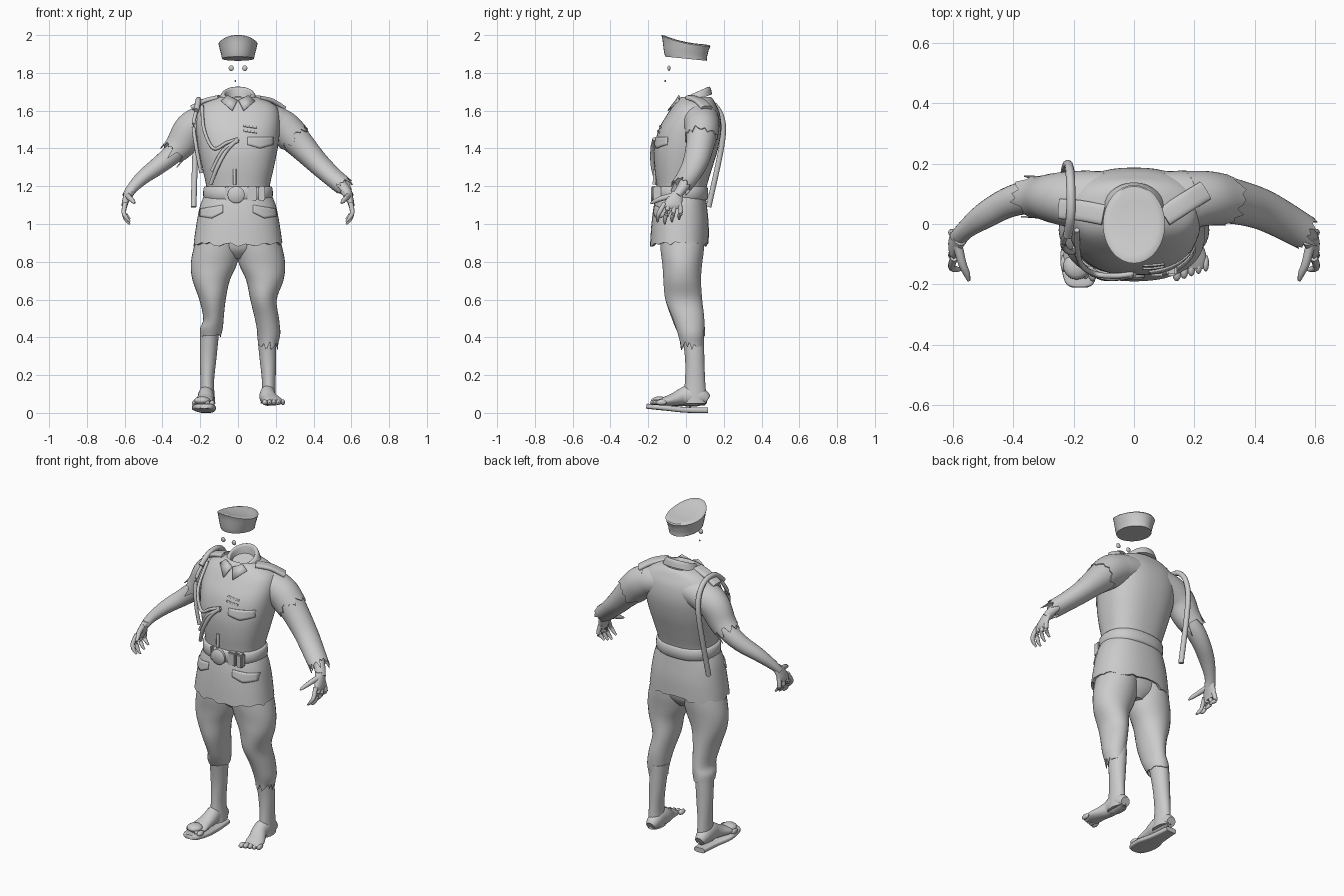
import bpy, bmesh, math, random
from mathutils import Vector
from mathutils.bvhtree import BVHTree

random.seed(4)
if "Cube" in bpy.data.objects:
    bpy.data.objects.remove(bpy.data.objects["Cube"])

GREY = (0.6, 0.6, 0.6, 1)
grey = bpy.data.materials.new("plain grey")
grey.use_nodes = True
grey.diffuse_color = GREY
grey.node_tree.nodes["Principled BSDF"].inputs["Base Color"].default_value = GREY
SIDES = {"left": 1, "right": -1}


def finish(name, bm):
    bmesh.ops.recalc_face_normals(bm, faces=bm.faces)
    mesh = bpy.data.meshes.new(name)
    bm.to_mesh(mesh)
    bm.free()
    mesh.materials.append(grey)
    ob = bpy.data.objects.new(name, mesh)
    bpy.context.collection.objects.link(ob)
    return ob


def resample(rows, steps):
    # smooth interpolation through the control sections
    out = []
    for i in range(len(rows) - 1):
        quad = [rows[min(max(i + k, 0), len(rows) - 1)] for k in (-1, 0, 1, 2)]
        for s in range(steps):
            t = s / steps
            out.append([b + 0.5 * t * (c - a + t * (2*a - 5*b + 4*c - d + t * (3*b - a - 3*c + d)))
                        for a, b, c, d in zip(*quad)])
    return out + [list(rows[-1])]


def skin_rings(name, rings):
    bm = bmesh.new()
    loops = [[bm.verts.new(p) for p in ring] for ring in rings]
    count = len(loops[0])
    for lower, upper in zip(loops, loops[1:]):
        for i in range(count):
            j = (i + 1) % count
            bm.faces.new((lower[i], lower[j], upper[j], upper[i]))
    bm.faces.new(loops[0])
    bm.faces.new(loops[-1])
    return finish(name, bm)


def sweep(name, rows, count=24, steps=4, power=2, ragged=0, level=False):
    """Skin sections (x, y, z, ra, rb[, tilt]); level keeps the sections horizontal."""
    rows = resample(rows, steps)
    mids = [Vector(row[:3]) for row in rows]
    last = len(rows) - 1

    def section(k, shrink=1, shifts=None):
        along = (mids[min(k + 1, last)] - mids[max(k - 1, 0)]).normalized()
        u, v = Vector((1, 0, 0)), Vector((0, 1, 0))
        if not level:
            ref = Vector((0, 0, 1)) if abs(along.z) < 0.95 else Vector((0, 1, 0))
            u = along.cross(ref).normalized()
            v = u.cross(along)
        elif len(rows[k]) > 5:
            v = Vector((0, 1, rows[k][5]))
        ring = []
        for i in range(count):
            angle = math.tau * i / count
            c, s = (math.copysign(abs(f) ** (2 / power), f) for f in (math.cos(angle), math.sin(angle)))
            point = mids[k] + shrink * (u * c * rows[k][3] + v * s * rows[k][4])
            ring.append(point + along * (shifts[i] if shifts else 0))
        return ring

    rings = [section(k) for k in range(last)]
    if ragged:
        # torn edge turned back inside the cloth
        tears = [ragged * (random.random() - 0.4) * (1 if i % 3 else 1.6) for i in range(count)]
        rings += [section(last, 1, tears), section(last, 0.94, tears),
                  section(last, 0.88, [-0.03] * count)]
    else:
        rings.append(section(last))
    return skin_rings(name, rings)


def column(name, bounds, **options):
    """Centred level sections given by their limits (half width, front, back, z[, tilt])."""
    rows = [(0, (front + back) / 2, z, half, (back - front) / 2, *tilt)
            for half, front, back, z, *tilt in bounds]
    return sweep(name, rows, level=True, **options)


def flip(rows, side):
    return [(side * row[0], *row[1:]) for row in rows]


def cord(name, points, radius):
    return sweep(name, [(*point, radius, radius) for point in points], count=10, steps=6)


def patch(name, body, x0, x1, z0, z1, point=0, slant=0):
    # cloth plate laid on the front of a body part
    tree = BVHTree.FromPolygons([v.co for v in body.data.vertices],
                                [p.vertices for p in body.data.polygons])
    bm = bmesh.new()
    cols, high = 12, 4
    grid = []
    for i in range(cols + 1):
        u = i / cols
        low = z0 - point * (1 - abs(2 * u - 1))
        x = x0 + (x1 - x0) * u
        line = []
        for j in range(high + 1):
            z = low + (z1 - low) * j / high + slant * u
            hit = tree.ray_cast(Vector((x, -1, z)), Vector((0, 1, 0)))[0]
            line.append(bm.verts.new((x, (hit.y if hit else 0) - 0.002, z)))
        grid.append(line)
    for a, b in zip(grid, grid[1:]):
        for j in range(high):
            bm.faces.new((a[j], b[j], b[j + 1], a[j + 1]))
    thicken(finish(name, bm))


def thicken(ob):
    mod = ob.modifiers.new("thickness", "SOLIDIFY")
    mod.thickness, mod.offset = 0.008, 0


def place(bm, centre, size):
    for v in bm.verts:
        v.co = Vector(centre) + Vector(a * b for a, b in zip(v.co, size))


def ball(name, centre, size):
    bm = bmesh.new()
    bmesh.ops.create_uvsphere(bm, u_segments=14, v_segments=8, radius=1)
    place(bm, centre, size)
    return finish(name, bm)


def block(name, centre, size):
    bm = bmesh.new()
    bmesh.ops.create_cube(bm, size=1)
    place(bm, centre, size)
    bmesh.ops.bevel(bm, geom=bm.edges[:], offset=0.006, segments=2, affect="EDGES")
    return finish(name, bm)


# cap with a saddle-shaped crown, eyes and tooth
cap = column("cap", [(.085, -.11, .11, 1.875, -.1), (.09, -.117, .112, 1.9, -.1),
                     (.1, -.125, .12, 1.94, -.2), (.098, -.125, .125, 1.96, -.2),
                     (.04, -.05, .05, 1.963, -.2)], count=32, steps=3)
for v in cap.data.vertices:
    v.co.z += v.co.y ** 2 * min(max((v.co.z - 1.9) * 20, 0), 1)
for label, side in SIDES.items():
    ball(label + "_eye", (side * .036, -.09, 1.825), (.014, .008, .015))
ball("tooth", (-.014, -.11, 1.757), (.004, .004, .006))

# jacket body, skirt and belt
torso = column("jacket_body", [(.17, -.15, .1, 1.14), (.168, -.155, .11, 1.2), (.19, -.167, .14, 1.3),
                               (.21, -.168, .17, 1.4), (.222, -.145, .187, 1.5), (.22, -.1, .18, 1.58),
                               (.195, -.065, .16, 1.63), (.125, -.035, .14, 1.665),
                               (.08, -.015, .12, 1.67), (.06, 0, .1, 1.62)], count=48, power=2.4)
skirt = column("jacket_skirt", [(.165, -.15, .1, 1.18), (.2, -.17, .11, 1.1), (.22, -.183, .12, 1),
                                (.235, -.19, .12, .897)], count=48, power=2.3, ragged=.02)
column("belt", [(.183 - rim, rim - .166, .116 - rim, z)
                for rim, z in ((.015, 1.125), (0, 1.135), (0, 1.19), (.015, 1.2))],
       count=40, steps=2, power=2.3)
sweep("belt_buckle", [(-.01, y, 1.155, r, r) for y, r in ((-.15, .045), (-.178, .045), (-.185, .036))], steps=1)
for x, width in ((-.06, .02), (.075, .05), (.125, .035)):
    block("belt_keeper", (x, -.152, 1.162), (width, .04, .08))

# folded collar with points
column("collar", [(.108, -.065, .138, 1.65, .36), (.09, -.045, .13, 1.683, .44),
                  (.078, -.032, .12, 1.693, .44), (.068, -.02, .11, 1.685, .44),
                  (.06, 0, .1, 1.63, .2)], count=32, steps=3)
for label, side in SIDES.items():
    bm = bmesh.new()
    corners = (.003, -.052, 1.655), (.055, -.036, 1.68), (.09, -.04, 1.65), (.03, -.095, 1.6)
    bm.faces.new([bm.verts.new(corner) for corner in flip(corners, side)])
    thicken(finish(label + "_collar_point", bm))

# shoulder straps, pocket flaps and ribbons
strap_paths = {"left": ((.1, .025, 1.668), (.17, .07, 1.653), (.235, .11, 1.613)),
               "right": ((-.1, .03, 1.67), (-.18, .045, 1.65), (-.245, .05, 1.615))}
for label, path in strap_paths.items():
    sweep(label + "_shoulder_strap", [(*point, .034, .013) for point in path], power=3)
patch("chest_flap", torso, .05, .185, 1.42, 1.46, .02)
for z in (1.49, 1.515):
    patch("ribbon_bar", torso, .03, .1, z, z + .008, 0, -.01)
patch("left_hip_flap", skirt, .08, .2, 1.06, 1.1, .02, -.02)
patch("right_hip_flap", skirt, -.2, -.08, 1.04, 1.08, .02, .02)

# shoulder cords and whistle
cord("back_cord", [(-.22, -.04, 1.6), (-.21, .03, 1.655), (-.21, .13, 1.645), (-.215, .19, 1.56),
                   (-.225, .19, 1.42), (-.235, .12, 1.09)], .015)
cord("side_cord", [(-.21, 0, 1.63), (-.235, -.06, 1.53), (-.22, -.09, 1.4), (-.195, -.09, 1.27)], .01)
cord("upper_chest_cord", [(-.19, -.02, 1.625), (-.18, -.125, 1.5), (-.13, -.165, 1.4),
                          (-.06, -.172, 1.43), (0, -.165, 1.45)], .009)
cord("lower_chest_cord", [(0, -.168, 1.45), (-.06, -.178, 1.39), (-.11, -.175, 1.3),
                          (-.145, -.15, 1.21)], .011)
cord("middle_chest_cord", [(0, -.17, 1.44), (-.08, -.18, 1.39), (-.14, -.165, 1.28)], .009)
cord("whistle", [(-.018, -.165, 1.29), (-.018, -.168, 1.21)], .009)

# sleeves: the left one whole, the right one torn off above the elbow
shoulder = [(.1, .075, 1.56, .1, .085), (.18, .08, 1.54, .097, .09), (.25, .085, 1.5, .086, .09)]
long_sleeve = [(.33, .075, 1.42, .075, .075), (.42, .05, 1.325, .068, .06),
               (.5, .01, 1.25, .062, .052), (.56, -.025, 1.2, .058, .05)]
short_sleeve = [(.3, .088, 1.425, .073, .08), (.335, .09, 1.385, .07, .07)]
sweep("left_sleeve", shoulder + long_sleeve, count=30, ragged=.05)
sweep("right_sleeve", flip(shoulder + short_sleeve, -1), count=30, ragged=.06)
sweep("left_shoulder_tear", [(.17, .08, 1.545, .096, .09), (.24, .085, 1.508, .091, .093),
                             (.3, .08, 1.452, .085, .087)], count=30, ragged=.04)

# forearms, hands and splayed fingers
forearm = [(.25, .085, 1.46, .055, .055), (.34, .09, 1.375, .056, .054), (.42, .07, 1.31, .05, .047),
           (.5, .025, 1.25, .043, .038), (.56, -.02, 1.19, .031, .028), (.585, -.05, 1.15, .03, .022)]
palm = [(.575, -.04, 1.175, .025, .03), (.59, -.06, 1.135, .021, .042),
        (.6, -.07, 1.1, .016, .048), (.6, -.07, 1.08, .01, .038)]
thumb = [(.585, -.07, 1.15, .016, .016), (.57, -.13, 1.135, .014, .014),
         (.555, -.165, 1.12, .011, .011), (.548, -.188, 1.11, .005, .005)]
for label, side in SIDES.items():
    sweep(label + "_forearm", flip(forearm[3:] if side > 0 else forearm, side))
    sweep(label + "_palm", flip(palm, side), level=True)
    sweep(label + "_thumb", flip(thumb, side), count=10)
    for i in range(4):
        y, drop, splay = -.112 + .026 * i, .012 * abs(i - 1), .012 * (i - 1.5)
        finger = [(.597, y, 1.11, .013, .013), (.605, y + splay - .012, 1.06, .012, .012),
                  (.59, y + splay - .02, 1.02 + drop, .01, .01),
                  (.572, y + splay - .02, 1 + drop, .005, .005)]
        sweep(label + "_finger", flip(finger, side), count=10)

# breeches, torn at the left shin
column("breeches_seat", [(.2, -.13, .095, .96), (.16, -.12, .085, .87), (.05, -.07, .05, .815)])
thigh = [(.1, -.02, .96, .11, .12), (.114, -.02, .86, .124, .115), (.129, -.02, .78, .121, .105),
         (.142, -.02, .7, .098, .1), (.135, -.012, .6, .07, .098)]
knees = {"left": [(.153, .013, .5, .064, .084), (.164, .026, .42, .06, .07), (.162, .03, .365, .05, .06)],
         "right": [(.13, .01, .5, .054, .086), (.14, .022, .45, .06, .078), (.145, .032, .41, .055, .068)]}
# shins, feet and toes
shin = [(.15, .035, .43, .05, .06), (.158, .046, .29, .044, .051),
        (.163, .048, .16, .036, .054), (.16, .046, .05, .04, .066)]
for label, side in SIDES.items():
    sweep(label + "_breeches_leg", flip(thigh + knees[label], side), count=30, level=True,
          ragged=.035 if side > 0 else .008)
    sweep(label + "_shin", flip(shin, side), level=True)
    x, turn, lift = (.157, .03, .04) if side > 0 else (.17, .012, .035)
    foot = [(x, .114, lift + .03, .028, .028), (x, .08, lift + .045, .04, .045),
            (x, .02, lift + .052, .042, .055), (x, -.02, lift + .045, .043, .046),
            (x + turn / 2, -.06, lift + .033, .046, .034), (x + turn, -.11, lift + .022, .053, .023),
            (x + turn, -.145, lift + .015, .045, .015)]
    sweep(label + "_foot", flip(foot, side))
    for i in range(5):
        ball(label + "_toe", (side * (x + turn + .024 * i - .045), .008 * i - .162, lift + .016),
             (.015 - .001 * i, .028, .015))

# worn shoe on the right foot
ball("right_toe_cap", (-.19, -.14, .065), (.045, .045, .022))
sweep("right_shoe_sole", [(-.17, .116, .014, .034, .014), (-.17, 0, .016, .045, .015),
                          (-.18, -.1, .026, .064, .015), (-.18, -.19, .034, .05, .014),
                          (-.18, -.21, .036, .025, .012)], power=4)

# smooth shading with kept edges
for ob in bpy.context.scene.objects:
    ob.select_set(ob.type == "MESH")
bpy.context.view_layer.objects.active = torso
bpy.ops.object.shade_smooth_by_angle(angle=math.radians(45))
